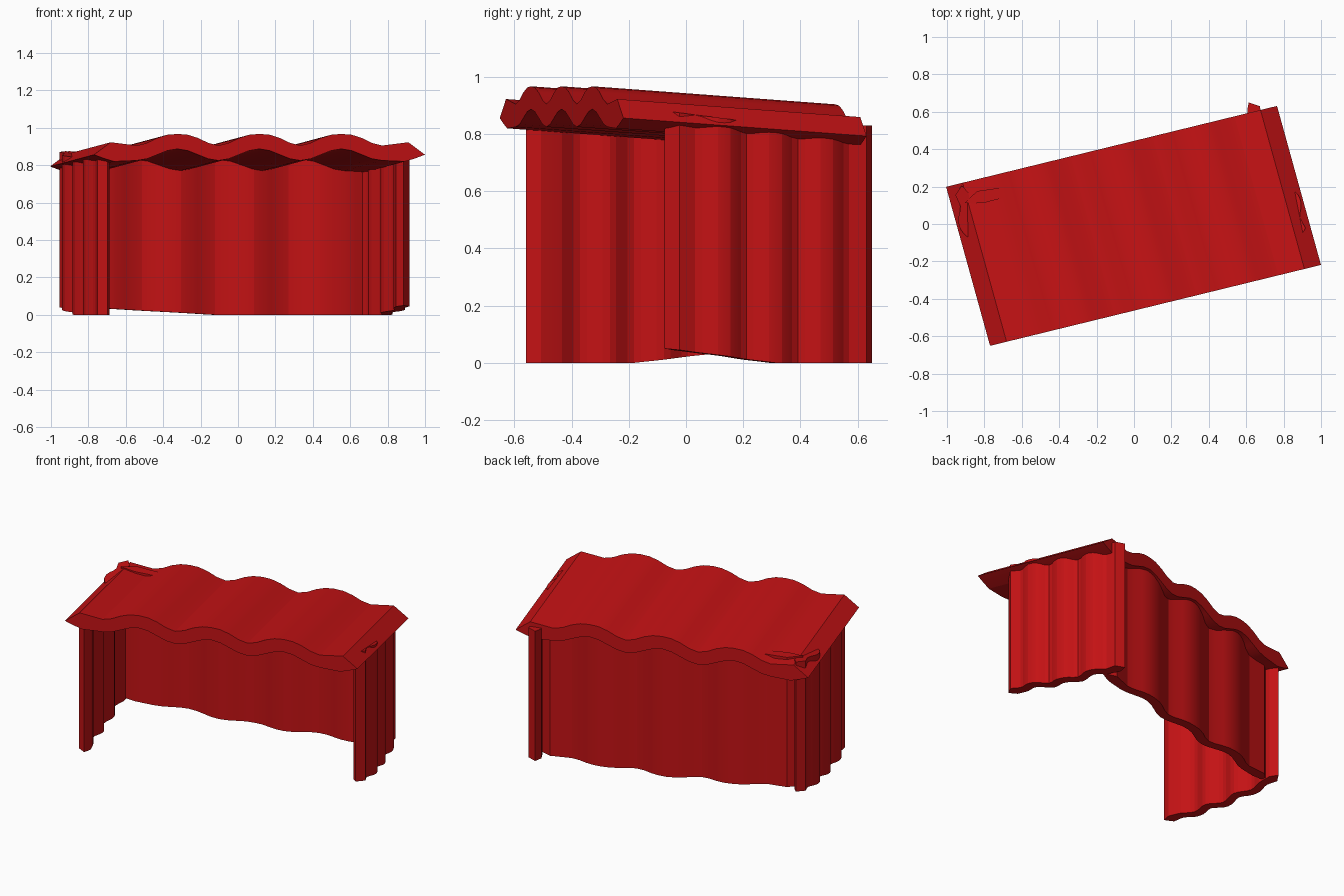
import bpy, math
from mathutils import Vector

if "Cube" in bpy.data.objects:
    bpy.data.objects.remove(bpy.data.objects["Cube"])

red = bpy.data.materials.new("red_paint")
red.diffuse_color = (0.55, 0.006, 0.007, 1)
red.use_nodes = True
red.node_tree.nodes["Principled BSDF"].inputs["Base Color"].default_value = red.diffuse_color

STEPS_PER_WAVE = 8


def sheet_profile(half, amp, thick):
    """Corrugated cross-section: matching upper and lower (s, h) points."""
    wave = half * 0.495
    n = 3 * STEPS_PER_WAVE
    upper, lower = [(-half, -thick), (-0.9 * half, -0.17 * thick)], \
                   [(-0.94 * half, -1.25 * thick), (-0.88 * half, -1.45 * thick)]
    for i in range(n + 1):
        s = (i / n - 0.5) * 3 * wave
        a = 2 * math.pi * s / wave
        # broad crests and narrow valleys on the upper side
        upper.append((s, amp * (math.cos(a) + 0.3 * math.sin(a) ** 2)))
        lower.append((s, amp * math.cos(a) - thick))
    upper += [(-s, h) for s, h in reversed(upper[:2])]
    lower += [(-s, h) for s, h in reversed(lower[:2])]
    return upper, lower


def build_sheet(name, half, amp, thick, place):
    """Extrude the profile between k=0 and k=1; place(s, h, k) gives the point."""
    upper, lower = sheet_profile(half, amp, thick)
    n = len(upper)
    verts = [place(s, h, k) for k in (0, 1) for row in (upper, lower) for s, h in row]
    u0, l0, u1, l1 = 0, n, 2 * n, 3 * n
    faces = []
    for i in range(n - 1):
        j = i + 1
        faces += [(u0 + i, u0 + j, u1 + j, u1 + i),
                  (l0 + j, l0 + i, l1 + i, l1 + j),
                  (u0 + j, u0 + i, l0 + i, l0 + j),
                  (u1 + i, u1 + j, l1 + j, l1 + i)]
    e = n - 1
    faces += [(u0, u1, l1, l0), (u1 + e, u0 + e, l0 + e, l1 + e)]
    mesh = bpy.data.meshes.new(name)
    mesh.from_pydata(verts, [], faces)
    mesh.materials.append(red)
    obj = bpy.data.objects.new(name, mesh)
    bpy.context.collection.objects.link(obj)
    bpy.ops.object.select_all(action='DESELECT')
    obj.select_set(True)
    bpy.context.view_layer.objects.active = obj
    bpy.ops.object.mode_set(mode='EDIT')
    bpy.ops.mesh.select_all(action='SELECT')
    bpy.ops.mesh.normals_make_consistent(inside=False)
    bpy.ops.object.mode_set(mode='OBJECT')
    bpy.ops.object.shade_smooth_by_angle(angle=math.radians(14))
    return obj


# Roof: slopes down towards the back
front_mid, back_mid = Vector((0.115, -0.435, 0.936)), Vector((-0.12, 0.415, 0.873))
across = Vector((0.97, 0.237, 0))
build_sheet("roof", 0.912, 0.031, 0.08,
            lambda s, h, k: front_mid.lerp(back_mid, k) + across * s + Vector((0, 0, h)))


# Walls: start and end of the outer face, waves bulging outwards, start end lifted
def wall(name, start, end, out_sign, amp, thick, lift):
    a, b = Vector((*start, 0)), Vector((*end, 0))
    along = (b - a).normalized()
    out = Vector((along.y, -along.x, 0)) * out_sign
    half = (b - a).length / 2

    def place(s, h, k):
        t = (s + half) / (2 * half)
        z = lift * max(0, 1 - 2 * t) + 0.83 * k
        return (a + b) / 2 + along * s + out * h + Vector((0, 0, z))

    build_sheet(name, half, amp, thick, place)


wall("left_wall", (-0.975, 0.19), (-0.75, -0.575), 1, 0.018, 0.055, 0.045)
wall("right_wall", (0.94, -0.055), (0.668, 0.67), 1, 0.018, 0.058, 0.05)
wall("back_wall", (-0.92, 0.165), (0.66, 0.57), -1, 0.024, 0.055, 0.045)
